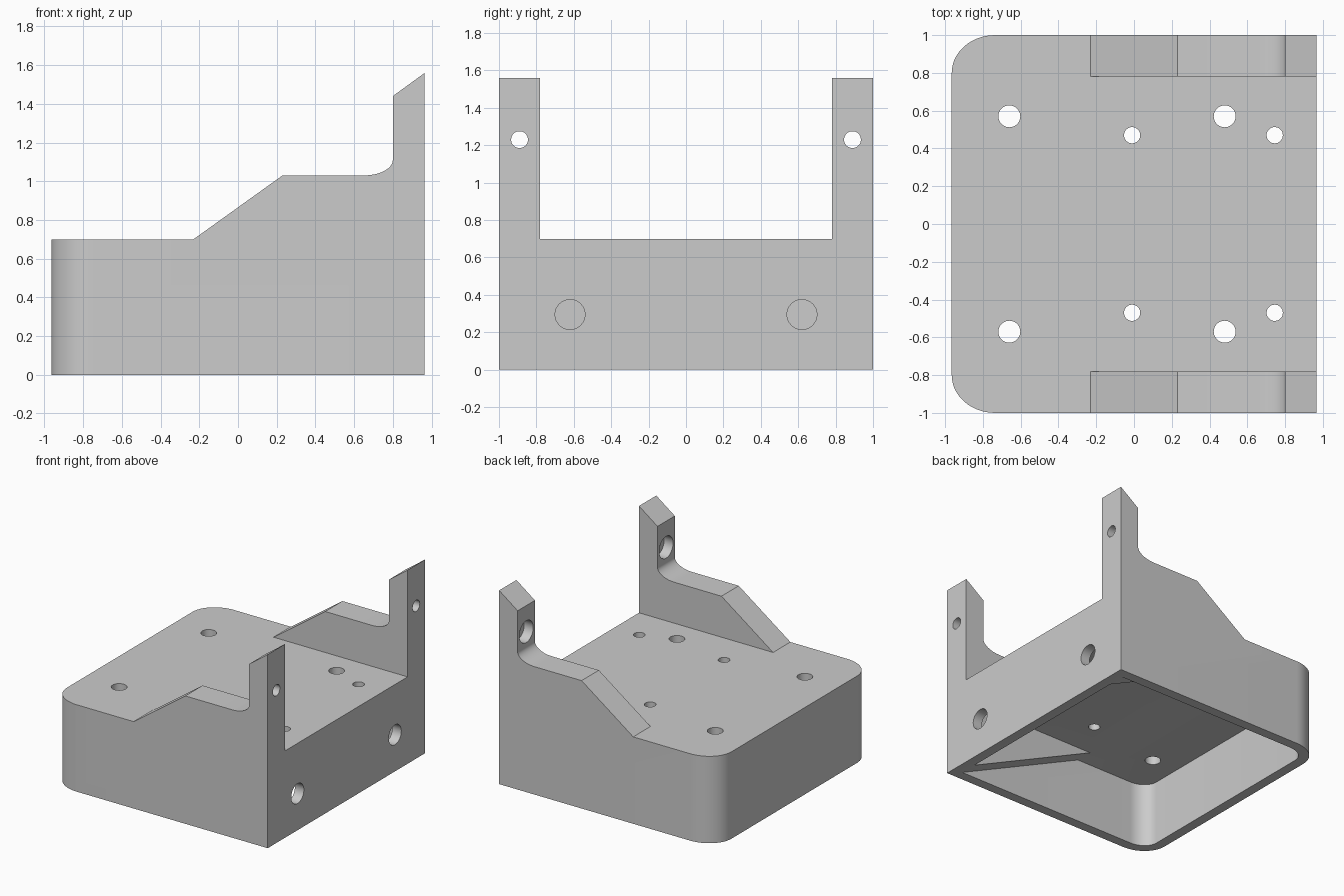
import bpy
import bmesh
from math import sin, cos, pi
from mathutils import Matrix, Vector

if "Cube" in bpy.data.objects:
    bpy.data.objects.remove(bpy.data.objects["Cube"], do_unlink=True)

X, Y, DECK = 0.965, 1.0, 0.70      # half length, half width, deck height
WALL, CEILING = 0.08, 0.52         # shell thickness, underside of the deck
ARM_Y = 0.78                       # inner face of the side arms

grey = bpy.data.materials.new("grey_plastic")
grey.use_nodes = True
grey.diffuse_color = (0.6, 0.6, 0.6, 1)
grey.node_tree.nodes["Principled BSDF"].inputs["Base Color"].default_value = (0.6, 0.6, 0.6, 1)


def finish(name, bm):
    bmesh.ops.recalc_face_normals(bm, faces=bm.faces)
    mesh = bpy.data.meshes.new(name)
    bm.to_mesh(mesh)
    bm.free()
    mesh.materials.append(grey)
    obj = bpy.data.objects.new(name, mesh)
    bpy.context.collection.objects.link(obj)
    return obj


def prism(name, points, direction):
    """Extrude a flat outline along a direction."""
    bm = bmesh.new()
    face = bm.faces.new([bm.verts.new(p) for p in points])
    new = bmesh.ops.extrude_face_region(bm, geom=[face], use_keep_orig=True)
    verts = [g for g in new["geom"] if isinstance(g, bmesh.types.BMVert)]
    bmesh.ops.translate(bm, verts=verts, vec=Vector(direction))
    return finish(name, bm)


def rod(name, radius, start, end):
    a, b = Vector(start), Vector(end)
    turn = (b - a).to_track_quat('Z', 'Y').to_matrix().to_4x4()
    bm = bmesh.new()
    bmesh.ops.create_cone(bm, cap_ends=True, segments=32, radius1=radius, radius2=radius,
                          depth=(b - a).length, matrix=Matrix.Translation((a + b) / 2) @ turn)
    return finish(name, bm)


def combine(target, tool, operation):
    mod = target.modifiers.new(operation.lower(), 'BOOLEAN')
    mod.operation, mod.solver, mod.object = operation, 'EXACT', tool
    bpy.context.view_layer.objects.active = target
    bpy.ops.object.modifier_apply(modifier=mod.name)
    bpy.data.objects.remove(tool, do_unlink=True)


def arc(cx, cy, rx, ry, start, end, steps=14):
    angles = [start + (end - start) * i / steps for i in range(steps + 1)]
    return [(cx + rx * cos(a), cy + ry * sin(a)) for a in angles]


def footprint(inset, z):
    """Rectangle with both corners rounded at the -x end."""
    x, y, rx, ry = X - inset, Y - inset, 0.23 - inset, 0.20 - inset
    outline = [(x, -y), (x, y)]
    outline += arc(rx - x, y - ry, rx, ry, pi / 2, pi)
    outline += arc(rx - x, ry - y, rx, ry, pi, 1.5 * pi)
    return [(px, py, z) for px, py in outline]


# Hollow base, open underneath
bracket = prism("bracket_body", footprint(0, 0), (0, 0, DECK))
combine(bracket, prism("cavity", footprint(WALL, -0.1), (0, 0, CEILING + 0.1)), 'DIFFERENCE')

# Side profile of an arm: ramp, shelf, fillet and upright with slanted tip
arm = [(X, DECK - 0.1), (-0.23, DECK - 0.1), (-0.23, DECK), (0.23, 1.03)]
arm += arc(0.65, 1.11, 0.15, 0.08, -pi / 2, 0)
arm += [(0.80, 1.44), (X, 1.56)]
# Triangular rib under each arm
rib = [(X - 0.04, 0.0), (X - WALL, 0.0), (-0.23, CEILING), (-0.23, CEILING + 0.05),
       (X - 0.04, CEILING + 0.05)]

for side in (-1, 1):
    y = side * ARM_Y
    combine(bracket, prism("arm", [(px, y, pz) for px, pz in arm],
                           (0, side * (Y - ARM_Y), 0)), 'UNION')
    combine(bracket, prism("rib", [(px, y, pz) for px, pz in rib],
                           (0, side * (Y - ARM_Y - 0.04), 0)), 'UNION')

# Drilled holes, the same on both sides
for side in (-1, 1):
    for x, y, r in ((-0.66, 0.57, 0.058), (0.48, 0.57, 0.058),
                    (-0.01, 0.47, 0.043), (0.745, 0.47, 0.043)):
        combine(bracket, rod("deck_hole", r, (x, side * y, 0.3), (x, side * y, 1)), 'DIFFERENCE')
    y = side * 0.62
    combine(bracket, rod("end_hole", 0.08, (0.8, y, 0.295), (1.1, y, 0.295)), 'DIFFERENCE')
    y = side * 0.89
    combine(bracket, rod("arm_hole", 0.045, (0.6, y, 1.23), (1.1, y, 1.23)), 'DIFFERENCE')
    combine(bracket, rod("arm_bore", 0.088, (0.6, y, 1.23), (0.88, y, 1.23)), 'DIFFERENCE')

bpy.ops.object.select_all(action='DESELECT')
bracket.select_set(True)
bpy.context.view_layer.objects.active = bracket
bpy.ops.object.shade_smooth_by_angle(angle=0.5)
